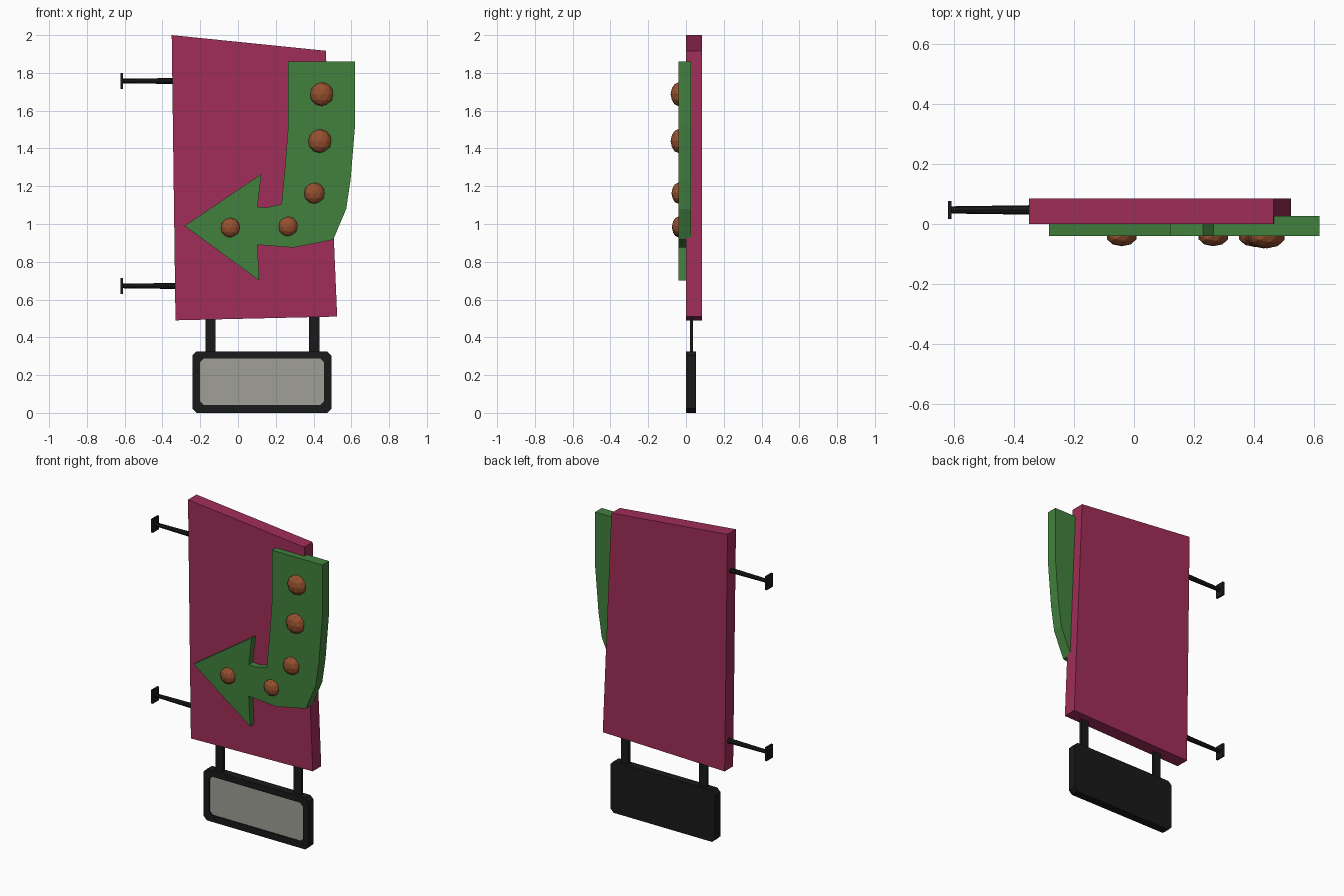
import bpy, bmesh, math
from mathutils import Matrix

if "Cube" in bpy.data.objects:
    bpy.data.objects.remove(bpy.data.objects["Cube"])


def material(name, rgb):
    m = bpy.data.materials.new(name)
    m.diffuse_color = (*rgb, 1)
    m.use_nodes = True
    m.node_tree.nodes["Principled BSDF"].inputs["Base Color"].default_value = m.diffuse_color
    return m


MAGENTA = material("magenta", (0.35, 0.027, 0.098))
GREEN = material("green", (0.055, 0.22, 0.048))
BROWN = material("copper", (0.30, 0.08, 0.027))
BLACK = material("black", (0.01, 0.01, 0.01))
PALE = material("pale_grey", (0.35, 0.35, 0.31))


def finish(name, bm, mat):
    bmesh.ops.recalc_face_normals(bm, faces=bm.faces)
    mesh = bpy.data.meshes.new(name)
    bm.to_mesh(mesh)
    bm.free()
    mesh.materials.append(mat)
    ob = bpy.data.objects.new(name, mesh)
    bpy.context.collection.objects.link(ob)
    return ob


def loft(name, sections, mat):
    """Joins (outline in xz, y) sections with quads and caps both ends."""
    bm = bmesh.new()
    rings = [[bm.verts.new((x, y, z)) for x, z in pts] for pts, y in sections]
    for a, b in zip(rings, rings[1:]):
        for i in range(len(a)):
            j = (i + 1) % len(a)
            bm.faces.new((a[i], a[j], b[j], b[i]))
    bm.faces.new(rings[0])
    bm.faces.new(rings[-1])
    return finish(name, bm, mat)


def prism(name, pts, y0, y1, mat):
    return loft(name, [(pts, y0), (pts, y1)], mat)


def rect(x0, x1, z0, z1, c=0):
    if not c:
        return [(x0, z0), (x1, z0), (x1, z1), (x0, z1)]
    return [(x0 + c, z0), (x1 - c, z0), (x1, z0 + c), (x1, z1 - c),
            (x1 - c, z1), (x0 + c, z1), (x0, z1 - c), (x0, z0 + c)]


# Skewed main board
prism("main_board", [(-0.351, 2.0), (0.465, 1.917), (0.525, 0.51), (-0.331, 0.49)],
      0.0, 0.085, MAGENTA)

# Bent arrow, sunk into the board front
prism("arrow", [(0.266, 1.86), (0.62, 1.86), (0.62, 1.525), (0.596, 1.235),
                (0.573, 1.08), (0.504, 0.917), (0.293, 0.875), (0.103, 0.89),
                (0.113, 0.70), (-0.283, 0.99), (0.124, 1.265), (0.103, 1.09),
                (0.156, 1.088), (0.23, 1.105), (0.25, 1.315), (0.266, 1.525)],
      -0.04, 0.027, GREEN)

# Faceted bulbs along the arrow
for i, (x, z, r) in enumerate([(0.443, 1.687, 0.063), (0.433, 1.439, 0.063),
                               (0.404, 1.163, 0.056), (0.265, 0.987, 0.052),
                               (-0.041, 0.981, 0.052)]):
    bm = bmesh.new()
    bmesh.ops.create_icosphere(bm, subdivisions=2, radius=r)
    bmesh.ops.scale(bm, vec=(1, 0.66, 1), verts=bm.verts)
    bmesh.ops.translate(bm, vec=(x, -0.04, z), verts=bm.verts)
    finish(f"bulb_{i + 1}", bm, BROWN)

# Hanging lower sign: recessed frame and pale panel
outer = rect(-0.241, 0.494, 0.0, 0.326, 0.022)
inner = rect(-0.202, 0.456, 0.042, 0.287, 0.02)
loft("lower_frame", [(outer, 0.052), (outer, 0.0), (inner, 0.0), (inner, 0.012)], BLACK)
prism("lower_panel", inner, 0.007, 0.016, PALE)

# Posts joining the lower sign to the board
for side, x in (("left", -0.145), ("right", 0.404)):
    prism(f"{side}_post", rect(x - 0.027, x + 0.027, 0.30, 0.53), 0.02, 0.037, BLACK)

# Wall brackets: round rod and square plate
for side, z in (("upper", 1.757), ("lower", 0.672)):
    bm = bmesh.new()
    bmesh.ops.create_cone(bm, cap_ends=True, segments=8, radius1=0.012,
                          radius2=0.016, depth=0.29)
    bm.transform(Matrix.Translation((-0.47, 0.047, z)) @ Matrix.Rotation(math.pi / 2, 4, 'Y'))
    finish(f"{side}_bracket_rod", bm, BLACK)
    prism(f"{side}_bracket_plate", rect(-0.621, -0.609, z - 0.043, z + 0.043),
          0.016, 0.077, BLACK)
